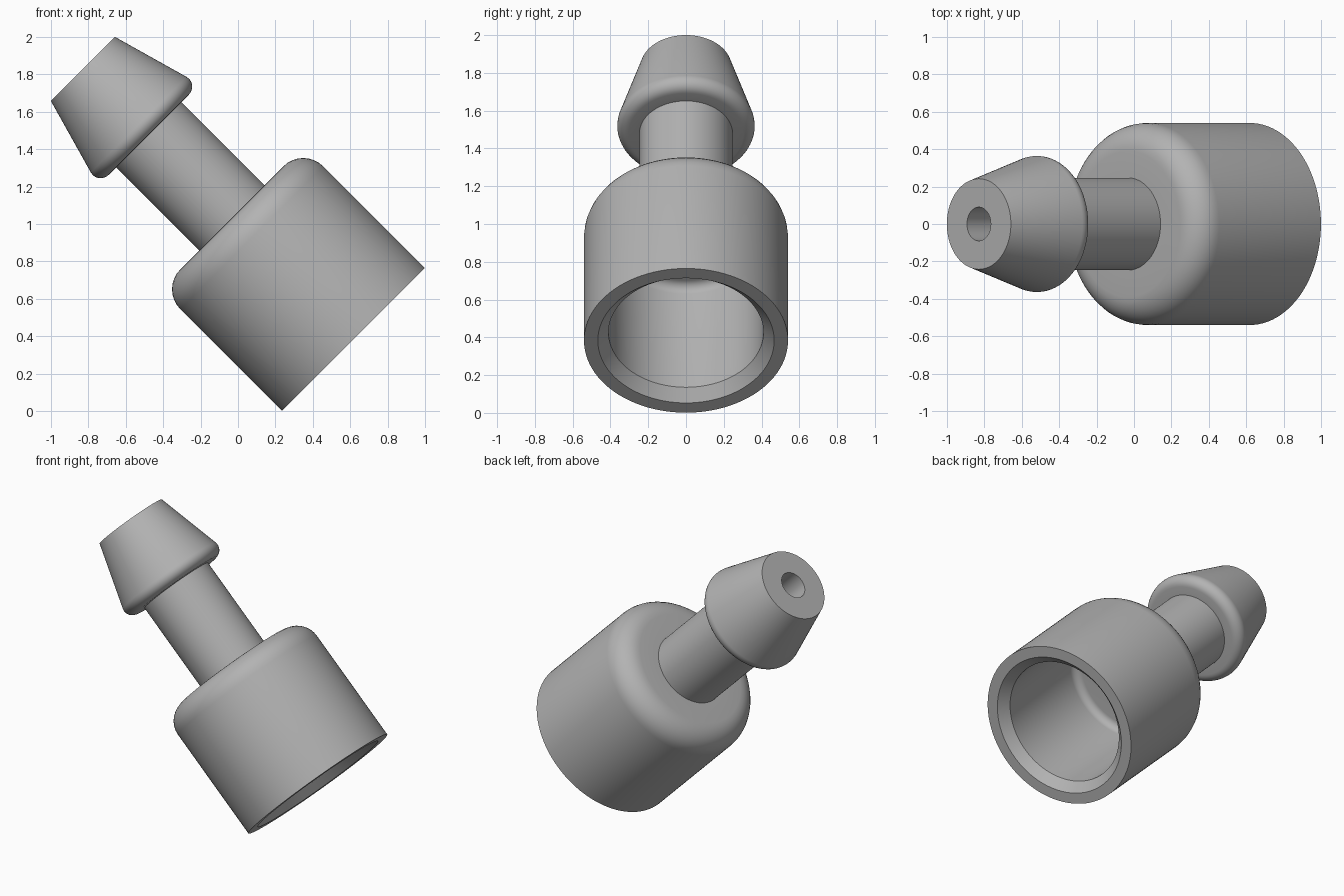
import bpy, bmesh, math
from mathutils import Matrix, Vector

cube = bpy.data.objects.get("Cube")
if cube:
    bpy.data.objects.remove(cube, do_unlink=True)

SEGMENTS = 96
STEPS = 8

# One matte grey for the whole fitting
grey = bpy.data.materials.new("grey_plastic")
grey.use_nodes = True
color = (0.45, 0.45, 0.45, 1)
grey.diffuse_color = color
grey.node_tree.nodes["Principled BSDF"].inputs["Base Color"].default_value = color


def rounded(points):
    """Closed profile of (radius, height, fillet) with its corners filleted."""
    out = []
    for i, (r, h, fillet) in enumerate(points):
        p = Vector((r, h))
        if not fillet:
            out.append(p)
            continue
        a = (Vector(points[i - 1][:2]) - p).normalized()
        b = (Vector(points[(i + 1) % len(points)][:2]) - p).normalized()
        half = a.angle(b) / 2
        centre = p + (a + b).normalized() * fillet / math.sin(half)
        start = p + a * fillet / math.tan(half) - centre
        end = p + b * fillet / math.tan(half) - centre
        sweep = start.angle(end)
        for k in range(STEPS + 1):
            t = k / STEPS
            out.append(centre + (start * math.sin((1 - t) * sweep)
                                 + end * math.sin(t * sweep)) / math.sin(sweep))
    return out


def lathe(name, profile):
    bm = bmesh.new()
    rings = []
    for r, h in profile:
        rings.append([bm.verts.new((r * math.cos(math.tau * k / SEGMENTS),
                                    r * math.sin(math.tau * k / SEGMENTS), h))
                      for k in range(SEGMENTS)])
    for i, ring in enumerate(rings):
        prev = rings[i - 1]
        for k in range(SEGMENTS):
            n = (k + 1) % SEGMENTS
            bm.faces.new((prev[k], prev[n], ring[n], ring[k]))
    bmesh.ops.recalc_face_normals(bm, faces=bm.faces)
    mesh = bpy.data.meshes.new(name)
    bm.to_mesh(mesh)
    bm.free()
    mesh.materials.append(grey)
    obj = bpy.data.objects.new(name, mesh)
    bpy.context.collection.objects.link(obj)
    return obj


# Socket outside, neck, barb, then back down the bore and the socket inside
socket_outside = [(0.54, 0, 0), (0.54, 0.919, 0.15)]
neck = [(0.247, 0.919, 0), (0.247, 1.547, 0)]
barb = [(0.383, 1.547, 0.06), (0.242, 2.045, 0)]
bore = [(0.09, 2.045, 0), (0.09, 0.81, 0)]
socket_inside = [(0.41, 0.81, 0.05), (0.41, 0.06, 0), (0.467, 0, 0)]

fitting = lathe("hose_barb_fitting",
                rounded(socket_outside + neck + barb + bore + socket_inside))

# Lean the axis over towards the right-hand side
fitting.data.transform(Matrix.Translation((0.617, 0, 0.383))
                       @ Matrix.Rotation(math.radians(-45), 4, "Y"))

bpy.ops.object.select_all(action="DESELECT")
fitting.select_set(True)
bpy.context.view_layer.objects.active = fitting
bpy.ops.object.shade_smooth_by_angle(angle=math.radians(30))
